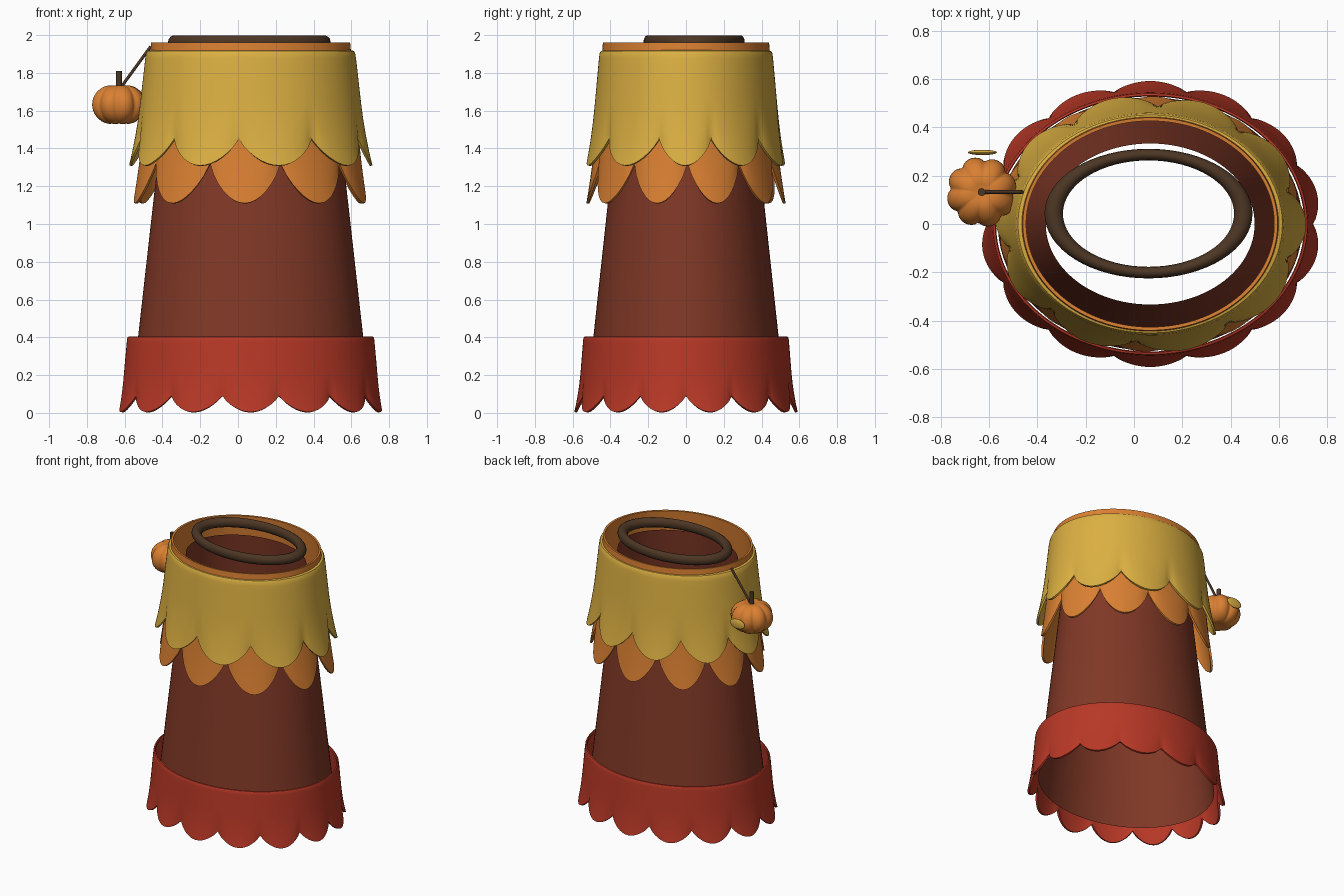
import bpy, bmesh, math
from mathutils import Vector

if "Cube" in bpy.data.objects:
    bpy.data.objects.remove(bpy.data.objects["Cube"])

CX = 0.067  # centre of the stacked layers


def material(name, r, g, b):
    m = bpy.data.materials.new(name)
    m.diffuse_color = [(c / 255 / 12.92 if c < 11 else ((c / 255 + 0.055) / 1.055) ** 2.4)
                       for c in (r, g, b)] + [1]
    m.use_nodes = True
    m.node_tree.nodes["Principled BSDF"].inputs["Base Color"].default_value = m.diffuse_color
    return m


BROWN = material("russet brown", 128, 56, 38)
RED = material("brick red", 184, 56, 38)
YELLOW = material("mustard yellow", 220, 176, 66)
ORANGE = material("pumpkin orange", 218, 128, 50)
DARK = material("dark bark", 76, 54, 36)


def grid_object(name, mat, rows, closed=False, thickness=0, angle=40):
    """Skin rows of ring points; closed also joins last row to first."""
    bm = bmesh.new()
    vs = [[bm.verts.new(p) for p in row] for row in rows]
    n = len(rows[0])
    for i in range(len(rows) if closed else len(rows) - 1):
        a, b = vs[i], vs[(i + 1) % len(rows)]
        for j in range(n):
            k = (j + 1) % n
            bm.faces.new((a[j], b[j], b[k], a[k]))
    bmesh.ops.remove_doubles(bm, verts=bm.verts, dist=1e-5)
    me = bpy.data.meshes.new(name)
    bm.to_mesh(me)
    bm.free()
    ob = bpy.data.objects.new(name, me)
    bpy.context.collection.objects.link(ob)
    me.materials.append(mat)
    bpy.ops.object.select_all(action='DESELECT')
    ob.select_set(True)
    bpy.context.view_layer.objects.active = ob
    if thickness:
        mod = ob.modifiers.new("thickness", 'SOLIDIFY')
        mod.thickness = thickness
        mod.offset = -1
        bpy.ops.object.modifier_apply(modifier=mod.name)
    bpy.ops.object.shade_smooth_by_angle(angle=math.radians(angle))
    return ob


def ellipse(cx, cy, z, rx, ry, n=96):
    return [(cx + rx * math.cos(2 * math.pi * j / n), cy + ry * math.sin(2 * math.pi * j / n), z)
            for j in range(n)]


def skirt(name, mat, notches, top, notch, tip, r_top, r_tip, flare, lip, steps=14, levels=14):
    """Flared elliptical layer with a scalloped hem and a small rounded top lip."""
    rows = [[] for _ in range(levels + 1)]
    for i, a0 in enumerate(notches):
        a1 = notches[(i + 1) % len(notches)]
        if a1 <= a0:
            a1 += 360
        for s in range(steps):
            u = s / steps
            a = math.radians(a0 + (a1 - a0) * u)
            drop = math.sin(math.pi * u) ** 0.8
            hem = notch + (tip - notch) * drop
            for k in range(levels + 1):
                v = k / levels
                z = top + (hem - top) * v
                f = (top - z) / (top - tip)
                out = flare * (drop - 0.35) * max(0, (v - 0.45) / 0.55) ** 2
                rx = r_top[0] + (r_tip[0] - r_top[0]) * f + out
                ry = r_top[1] + (r_tip[1] - r_top[1]) * f + out
                rows[k].append((CX + rx * math.cos(a), ry * math.sin(a), z))
    # rounded lip at the upper edge
    if lip:
        first = rows[0]
        rows[0] = [(x, y, z - lip * 0.7) for x, y, z in first]
        mids = []
        for inset, low in ((1, 0), (0.3, 0.2)):
            mids.append([(x - lip * inset * (x - CX) / math.hypot(x - CX, y),
                          y - lip * inset * y / math.hypot(x - CX, y), z - lip * low)
                         for x, y, z in first])
        rows = mids + rows
    return grid_object(name, mat, rows, thickness=0.014)


# open tapering trunk
body_rows = []
for k in range(9):
    t = k / 8
    body_rows.append(ellipse(CX, 0, 1.86 - 1.76 * t, 0.432 + 0.198 * t, 0.333 + 0.19 * t))
grid_object("trunk_tube", BROWN, body_rows)

# scalloped layers
yellow_notches = [-133, -96, -57, -17, 16, 52, 87, 122, 157, 192]
orange_notches = [-151, -112, -74, -35, 1, 36, 71, 106, 141, 175]
red_notches = [i * 360 / 14 for i in range(14)]
skirt("base_skirt", RED, red_notches, 0.405, 0.09, 0.005,
      (0.653, 0.543), (0.69, 0.575), 0.025, 0.012)
skirt("middle_skirt", ORANGE, orange_notches, 1.96, 1.32, 1.11,
      (0.527, 0.44), (0.605, 0.505), 0.035, 0)
skirt("upper_skirt", YELLOW, yellow_notches, 1.92, 1.45, 1.31,
      (0.553, 0.457), (0.622, 0.512), 0.035, 0.022)


# oval ring resting in the opening
ring_rows = []
for k in range(14):
    a = -2 * math.pi * k / 14
    ring_rows.append(ellipse(0.06, 0.043, 1.965 + 0.035 * math.sin(a),
                             0.392 + 0.038 * math.cos(a), 0.244 + 0.024 * math.cos(a), 64))
grid_object("oval_ring", DARK, ring_rows, closed=True)

# hanging pumpkin with eight lobes
P = Vector((-0.63, 0.132, 1.632))
rows = []
for k in range(21):
    lat = math.pi / 2 - math.pi * k / 20
    row = []
    for j in range(96):
        a = 2 * math.pi * j / 96
        lobe = 0.84 + 0.16 * abs(math.sin(4 * a + 0.4)) ** 0.6
        r = 0.146 * lobe * max(0, math.cos(lat)) ** 0.8
        dip = 0.018 * math.exp(-(r / 0.035) ** 2)
        z = (0.108 - dip) * math.sin(lat)
        row.append((P.x + r * math.cos(a), P.y + r * math.sin(a), P.z + z))
    rows.append(row)
grid_object("pumpkin", ORANGE, rows, angle=45)


def rod(name, start, end, radius):
    a, b = Vector(start), Vector(end)
    d = b - a
    bpy.ops.mesh.primitive_cylinder_add(vertices=12, radius=radius, depth=d.length,
                                        location=(a + b) / 2)
    ob = bpy.context.object
    ob.name = name
    ob.rotation_euler = d.to_track_quat('Z', 'Y').to_euler()
    ob.data.materials.append(DARK)
    bpy.ops.object.shade_smooth_by_angle()


# stem and cord
rod("pumpkin_stem", (P.x, P.y, 1.70), (P.x, P.y, 1.81), 0.016)
rod("hanging_cord", (-0.615, P.y, 1.73), (-0.462, P.y, 1.94), 0.008)

# flattened leaf behind the pumpkin
bpy.ops.mesh.primitive_uv_sphere_add(segments=24, ring_count=12, radius=1,
                                     location=(-0.627, 0.296, 1.635))
leaf = bpy.context.object
leaf.name = "pumpkin_leaf"
leaf.scale = (0.06, 0.011, 0.036)
leaf.data.materials.append(YELLOW)
bpy.ops.object.shade_smooth_by_angle()
